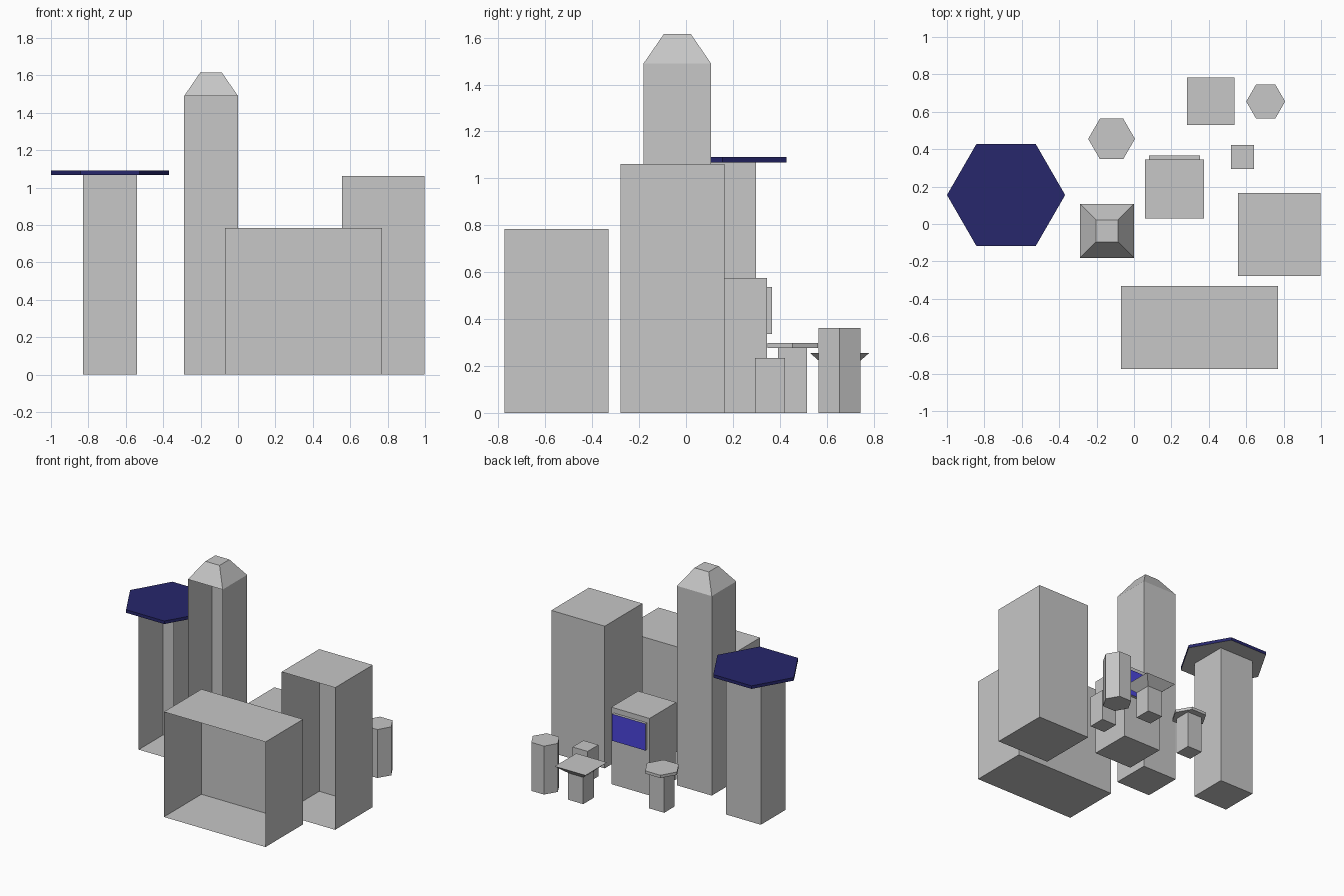
import bpy, math

if "Cube" in bpy.data.objects:
    bpy.data.objects.remove(bpy.data.objects["Cube"])


def material(name, rgb):
    m = bpy.data.materials.new(name)
    m.diffuse_color = (*rgb, 1)
    m.use_nodes = True
    m.node_tree.nodes["Principled BSDF"].inputs["Base Color"].default_value = m.diffuse_color
    return m


GREY = material("concrete_grey", (0.57, 0.57, 0.57))
NAVY = material("navy_roof", (0.02, 0.02, 0.15))
BLUE = material("screen_blue", (0.07, 0.06, 0.72))


def loft(name, cx, cy, rings, sides=4, open_front=False, bottom=True, paint=None, mat=GREY):
    """Stack of rings (z, rx, ry): half widths for 4 sides, corner radius for 6."""
    k = math.sqrt(2) if sides == 4 else 1
    turn = math.pi / 4 if sides == 4 else 0
    verts = []
    for z, rx, ry in rings:
        for i in range(sides):
            a = turn + 2 * math.pi * i / sides
            verts.append((cx + k * rx * math.cos(a), cy + k * ry * math.sin(a), z))
    faces = []
    for r in range(len(rings) - 1):
        for i in range(sides):
            j = (i + 1) % sides
            if open_front and r == 0 and i == 2:   # the -y wall is left out
                continue
            b = r * sides
            faces.append((b + i, b + j, b + sides + j, b + sides + i))
    if bottom:
        faces.append(tuple(reversed(range(sides))))
    top = (len(rings) - 1) * sides
    faces.append(tuple(range(top, top + sides)))
    mesh = bpy.data.meshes.new(name)
    mesh.from_pydata(verts, [], faces)
    mesh.update()
    mesh.materials.append(GREY)
    if paint:
        mesh.materials.append(mat)
        for p in mesh.polygons:
            p.material_index = int(paint(p.normal))
    ob = bpy.data.objects.new(name, mesh)
    bpy.context.collection.objects.link(ob)
    return ob


def block(name, cx, cy, hx, hy, h):
    return loft(name, cx, cy, [(0, hx, hy), (h, hx, hy)], open_front=True)


# Large buildings, open at the front
block("wide_building", 0.35, -0.553, 0.42, 0.222, 0.785)
block("tall_building", 0.777, -0.057, 0.221, 0.222, 1.062)
block("kiosk_building", 0.217, 0.188, 0.158, 0.158, 0.575)
loft("tower", -0.144, -0.037,
     [(0, 0.144, 0.144), (1.49, 0.144, 0.144), (1.615, 0.058, 0.058)], open_front=True)

# Screen on the back of the kiosk
loft("kiosk_screen", 0.217, 0.356, [(0.337, 0.137, 0.01), (0.537, 0.137, 0.01)],
     paint=lambda n: n.y > 0.9, mat=BLUE)

# Column with navy hexagonal roof
block("roof_column", -0.684, 0.155, 0.144, 0.144, 1.068)
loft("hexagon_roof", -0.684, 0.155, [(1.068, 0.316, 0.316), (1.091, 0.316, 0.316)],
     6, paint=lambda n: n.z > -0.5, mat=NAVY)

# Small posts behind
block("mushroom_post", -0.12, 0.455, 0.062, 0.062, 0.277)
loft("mushroom_cap", -0.12, 0.455, [(0.277, 0.125, 0.125), (0.298, 0.125, 0.125)], 6)
block("small_post", 0.58, 0.358, 0.062, 0.064, 0.235)
block("canopy_post", 0.41, 0.655, 0.063, 0.063, 0.2)
loft("flared_canopy", 0.41, 0.655, [(0.2, 0.063, 0.063), (0.256, 0.127, 0.127)])
loft("hexagon_post", 0.704, 0.655, [(0, 0.104, 0.104), (0.362, 0.104, 0.104)], 6)
